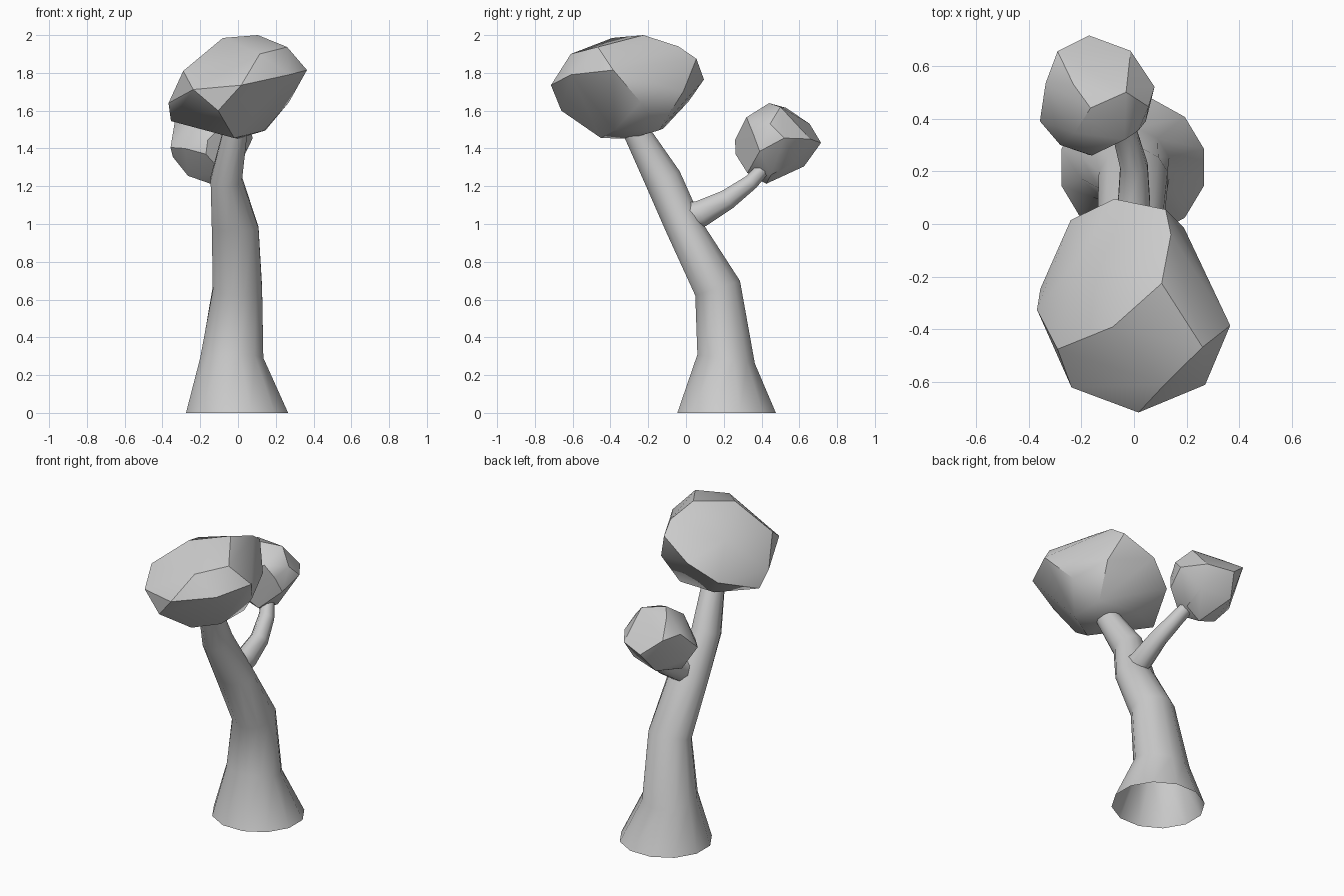
import bpy, bmesh, math


def finish(name, bm, angle):
    bmesh.ops.recalc_face_normals(bm, faces=bm.faces)
    mesh = bpy.data.meshes.new(name)
    bm.to_mesh(mesh)
    bm.free()
    obj = bpy.data.objects.new(name, mesh)
    bpy.context.collection.objects.link(obj)
    bpy.ops.object.select_all(action='DESELECT')
    bpy.context.view_layer.objects.active = obj
    obj.select_set(True)
    bpy.ops.object.shade_smooth_by_angle(angle=math.radians(angle))
    return obj


def tube(name, rings, sides):
    """Each ring: centre x, half width, then its (y, z) near and far edge."""
    bm = bmesh.new()
    loops = []
    for cx, r, y0, z0, y1, z1 in rings:
        loop = []
        for i in range(sides):
            a = 2 * math.pi * (i + 0.5) / sides
            t = 0.5 + 0.5 * math.sin(a)
            loop.append(bm.verts.new((cx + r * math.cos(a),
                                      y0 + (y1 - y0) * t, z0 + (z1 - z0) * t)))
        loops.append(loop)
    for lo, hi in zip(loops, loops[1:]):
        for i in range(sides):
            j = (i + 1) % sides
            bm.faces.new((lo[i], lo[j], hi[j], hi[i]))
    return finish(name, bm, 60)


def crown(name, corners):
    """Faceted leaf mass: the hull of a few corner points."""
    bm = bmesh.new()
    for c in corners:
        bm.verts.new(c)
    res = bmesh.ops.convex_hull(bm, input=bm.verts)
    loose = [v for v in bm.verts if not v.link_faces]
    bmesh.ops.delete(bm, geom=loose, context='VERTS')
    return finish(name, bm, 33)


# leaning trunk, open at the base
tube("trunk", [
    (-0.005, 0.28, -0.055, 0.0, 0.485, 0.0),
    (-0.033, 0.173, 0.055, 0.31, 0.37, 0.26),
    (-0.003, 0.135, 0.045, 0.62, 0.29, 0.70),
    (-0.015, 0.128, -0.11, 0.96, 0.095, 1.0),
    (-0.062, 0.086, -0.215, 1.20, -0.03, 1.28),
    (-0.018, 0.068, -0.325, 1.45, -0.185, 1.50),
    (-0.01, 0.06, -0.36, 1.56, -0.24, 1.60),
], 12)

# side branch
tube("branch", [
    (-0.01, 0.075, -0.05, 1.11, 0.02, 0.95),
    (0.0, 0.066, 0.05, 1.125, 0.11, 0.985),
    (0.0, 0.056, 0.19, 1.18, 0.25, 1.08),
    (-0.035, 0.05, 0.315, 1.255, 0.375, 1.19),
    (-0.08, 0.045, 0.39, 1.33, 0.45, 1.28),
], 8)

# large leaf mass on the trunk
crown("large_crown", [
    (0.365, -0.385, 1.815), (0.26, -0.467, 1.937), (0.105, -0.225, 2.0),
    (0.14, -0.04, 1.94), (0.12, 0.055, 1.875), (-0.075, 0.095, 1.765),
    (0.017, -0.715, 1.735), (-0.237, -0.62, 1.712), (0.27, -0.61, 1.79),
    (-0.105, -0.66, 1.60), (0.115, -0.61, 1.90), (-0.29, -0.475, 1.81),
    (-0.368, -0.325, 1.64), (-0.355, -0.245, 1.545), (-0.08, -0.39, 1.985),
    (-0.24, 0.015, 1.65), (0.145, -0.145, 1.495), (0.0, -0.3, 1.452),
    (-0.02, -0.45, 1.455), (0.14, -0.38, 1.495), (0.27, -0.24, 1.645),
    (0.19, -0.015, 1.70), (-0.2, -0.12, 1.87), (-0.12, -0.12, 1.505),
])

# small leaf mass on the branch
crown("small_crown", [
    (-0.17, 0.715, 1.43), (-0.013, 0.657, 1.45), (0.078, 0.52, 1.455),
    (0.055, 0.445, 1.53), (0.017, 0.355, 1.48), (-0.035, 0.32, 1.565),
    (-0.165, 0.44, 1.64), (-0.03, 0.5, 1.62), (-0.23, 0.53, 1.615),
    (-0.29, 0.655, 1.53), (-0.335, 0.535, 1.54), (-0.357, 0.39, 1.405),
    (-0.345, 0.46, 1.355), (-0.28, 0.30, 1.40), (-0.16, 0.26, 1.445),
    (-0.17, 0.262, 1.37), (-0.145, 0.425, 1.213), (-0.265, 0.42, 1.255),
    (-0.22, 0.625, 1.305), (-0.03, 0.58, 1.33), (-0.03, 0.45, 1.26),
    (-0.08, 0.325, 1.27), (0.045, 0.39, 1.385), (-0.225, 0.345, 1.57),
])
